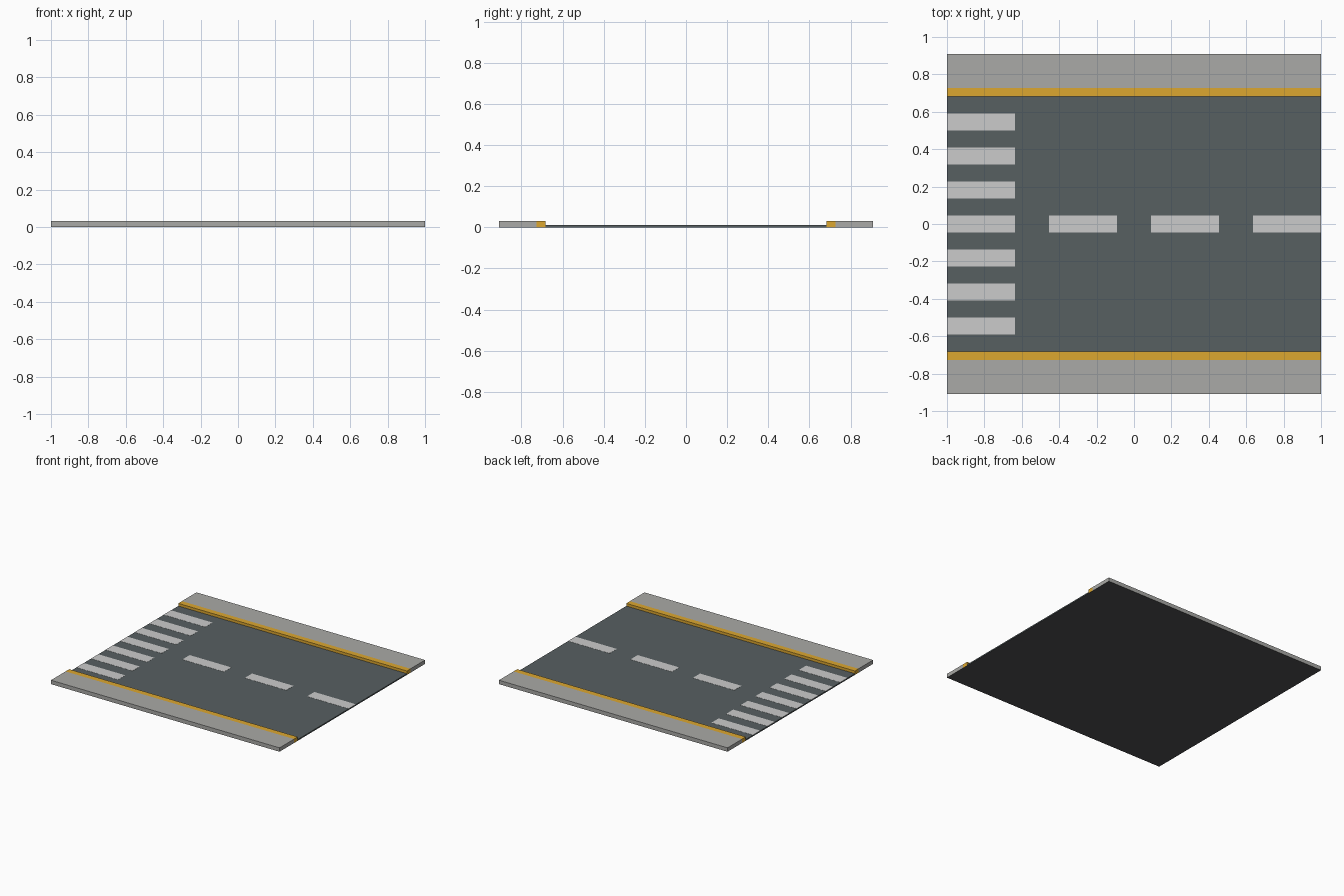
import bpy, bmesh
from mathutils import Vector

if "Cube" in bpy.data.objects:
    bpy.data.objects.remove(bpy.data.objects["Cube"])

U = 1 / 11            # layout module
ROAD_Z, WALK_Z = 0.01, 0.031


def material(name, rgb):
    m = bpy.data.materials.new(name)
    m.diffuse_color = (*rgb, 1)
    m.use_nodes = True
    m.node_tree.nodes["Principled BSDF"].inputs["Base Color"].default_value = m.diffuse_color
    return m


asphalt = material("asphalt", (0.095, 0.115, 0.12))
paint = material("white_paint", (0.62, 0.62, 0.62))
yellow = material("curb_yellow", (0.72, 0.39, 0.03))
concrete = material("concrete", (0.40, 0.40, 0.385))
dark = material("underside", (0.08, 0.08, 0.085))


def block(name, x, y, z, mat, hidden=()):
    """Box from ranges; faces whose normals are in 'hidden' are left out."""
    bm = bmesh.new()
    bmesh.ops.create_cube(bm, size=1)
    bm.normal_update()
    drop = [f for f in bm.faces
            if any(f.normal.dot(Vector(h)) > 0.9 for h in hidden)]
    bmesh.ops.delete(bm, geom=drop, context='FACES')
    for v in bm.verts:
        for i, (a, b) in enumerate((x, y, z)):
            v.co[i] = a if v.co[i] < 0 else b
    me = bpy.data.meshes.new(name)
    bm.to_mesh(me)
    bm.free()
    me.materials.append(mat)
    ob = bpy.data.objects.new(name, me)
    bpy.context.collection.objects.link(ob)
    return ob


DOWN, NORTH, SOUTH = (0, 0, -1), (0, 1, 0), (0, -1, 0)
FULL = (-1, 1)

# Road bed and one continuous underside
block("road", FULL, (-7.5 * U, 7.5 * U), (0, ROAD_Z), asphalt, (DOWN, NORTH, SOUTH))
block("underside", FULL, (-10 * U, 10 * U), (0, 0.001), dark,
      ((0, 0, 1), NORTH, SOUTH, (1, 0, 0), (-1, 0, 0)))

# Raised curbs and sidewalks on both sides
for side, label, inner, outer in ((1, "back", SOUTH, NORTH), (-1, "front", NORTH, SOUTH)):
    def span(a, b):
        return tuple(sorted((side * a * U, side * b * U)))
    block(label + "_curb", FULL, span(7.5, 8), (0, WALK_Z), yellow, (DOWN, outer))
    block(label + "_sidewalk", FULL, span(8, 10), (0, WALK_Z), concrete, (DOWN, inner))


def marking(name, x0, y):
    block(name, (x0 * U, (x0 + 4) * U), ((y - 0.5) * U, (y + 0.5) * U),
          (ROAD_Z, ROAD_Z + 0.001), paint, (DOWN,))


# Pedestrian crossing stripes
for i in range(-3, 4):
    marking(f"crossing_stripe_{i + 4}", -11, 2 * i)

# Centre line dashes
for i, x0 in enumerate((-5, 1, 7)):
    marking(f"centre_dash_{i + 1}", x0, 0)
